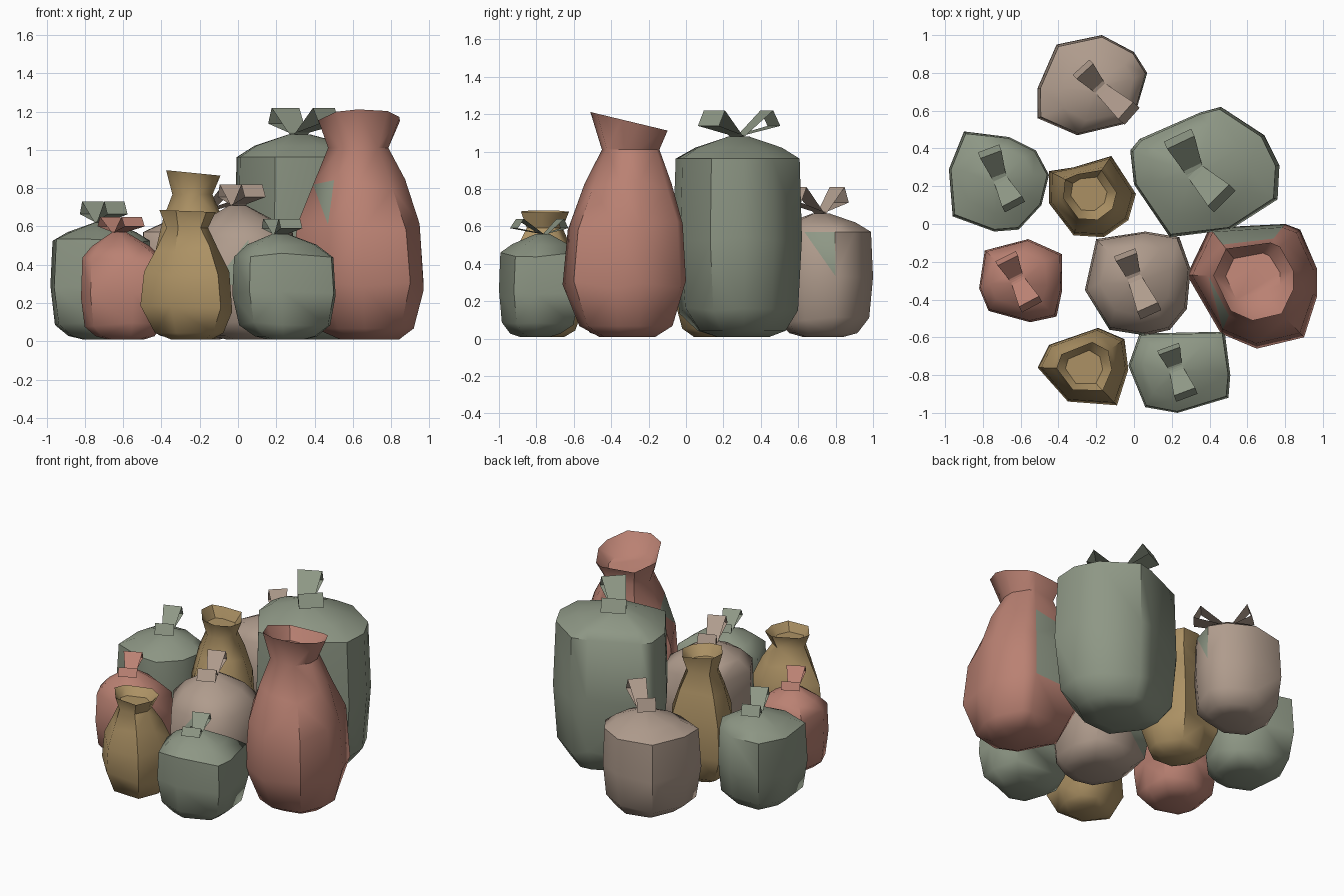
import bpy, bmesh, math, random
from mathutils import Vector

random.seed(4)
if "Cube" in bpy.data.objects:
    bpy.data.objects.remove(bpy.data.objects["Cube"], do_unlink=True)


def material(name, colour):
    mat = bpy.data.materials.new(name)
    mat.use_nodes = True
    mat.diffuse_color = (*colour, 1)
    mat.node_tree.nodes["Principled BSDF"].inputs["Base Color"].default_value = (*colour, 1)
    return mat


SAGE = material("sage green", (0.27, 0.31, 0.235))
CLAY = material("terracotta", (0.49, 0.22, 0.17))
MUSTARD = material("mustard", (0.42, 0.29, 0.13))
TAN = material("dusty tan", (0.43, 0.33, 0.265))


def finish(bm, name, mats, angle):
    mesh = bpy.data.meshes.new(name)
    bm.to_mesh(mesh)
    bm.free()
    for mat in mats:
        mesh.materials.append(mat)
    obj = bpy.data.objects.new(name, mesh)
    bpy.context.collection.objects.link(obj)
    bpy.ops.object.select_all(action='DESELECT')
    obj.select_set(True)
    bpy.context.view_layer.objects.active = obj
    bpy.ops.object.shade_smooth_by_angle(angle=math.radians(angle))


def loft(name, mat, outline, neck, profile, tilt=(0, 0), patches=()):
    """Stack scaled copies of the outline; centres drift towards the neck."""
    points = [Vector(p) for p in outline]
    base = sum(points, Vector((0, 0))) / len(points)
    radius = sum((p - base).length for p in points) / len(points)
    neck_xy, top = Vector(neck[:2]), neck[2]
    bm = bmesh.new()
    rings = []
    for height, scale in profile:
        drift = max(0, min(1, (1 - scale) * 1.8)) if height > 0.5 else 0
        centre = base.lerp(neck_xy, drift)
        ring = []
        for p in points:
            # Narrow rings become rounder than the widest outline
            arm = p - base
            arm = arm.lerp(arm.normalized() * radius, min(1, 1.2 * (1 - scale)))
            xy = centre + arm * scale
            z = 0.01 + height * (top - 0.01)
            if 0.1 < height < 0.85:
                z += random.uniform(-0.025, 0.025) * top
            if height > 0.91:
                z += (xy - centre).dot(Vector(tilt))
            ring.append(bm.verts.new((xy.x, xy.y, z)))
        rings.append(ring)
    for low, high in zip(rings, rings[1:]):
        for i in range(len(points)):
            j = (i + 1) % len(points)
            bm.faces.new((low[i], low[j], high[j], high[i]))
    bm.faces.new(rings[0])
    bm.faces.new(rings[-1])
    bmesh.ops.triangulate(bm, faces=bm.faces[:])
    bmesh.ops.recalc_face_normals(bm, faces=bm.faces[:])
    # Sewn-on patches take the face closest to each given spot
    for spot in patches:
        face = min(bm.faces, key=lambda f: (f.calc_center_median() - Vector(spot)).length)
        face.material_index = 1
    finish(bm, name, [mat, SAGE], 48)


def bow(name, mat, neck, ends, lift, half_width):
    """Two hollow triangular ribbon loops rising from the knot."""
    centre = Vector(neck) - Vector((0, 0, 0.01))
    bm = bmesh.new()
    for end in ends:
        out = Vector((end[0] - neck[0], end[1] - neck[1], 0))
        side = out.normalized().cross(Vector((0, 0, 1))) * half_width
        up = Vector((0, 0, lift + 0.01))
        path = [(centre, 0.6), (centre + out * 0.8 + up, 1),
                (centre + out + up * 0.45, 1), (centre + up * 0.1, 0.6)]
        pairs = [(bm.verts.new(p - side * w), bm.verts.new(p + side * w)) for p, w in path]
        for a, b in zip(pairs, pairs[1:]):
            bm.faces.new((a[0], a[1], b[1], b[0]))
    finish(bm, name, [mat], 20)


def tied_bag(name, mat, outline, neck, shoulder, ends, lift,
             half_width=0.06, foot=0.68, patches=()):
    profile = [(0, foot * 0.6), (0.03, foot), (0.14, foot * 0.5 + 0.58), (shoulder * 0.55, 1),
               (shoulder, 0.96), ((shoulder + 1) / 2, 0.67), (1, 0.16)]
    loft(name, mat, outline, neck, profile, patches=patches)
    bow(name + "_bow", mat, neck, ends, lift, half_width)


def open_bag(name, mat, outline, rim, tilt, patches=()):
    # The last ring folds back down inside the mouth
    profile = [(0, 0.45), (0.05, 0.75), (0.24, 1), (0.52, 0.93), (0.71, 0.7),
               (0.87, 0.46), (1, 0.62), (0.92, 0.42)]
    loft(name, mat, outline, rim, profile, tilt, patches)


# Tied bags
tied_bag("back_tan_bag", TAN,
         [(-.41, .95), (-.51, .72), (-.51, .56), (-.3, .47), (-.05, .53),
          (.02, .63), (.07, .8), (0, .91), (-.17, 1)],
         (-.18, .72, .67), .85, [(-.28, .83), (-.01, .57)], .14,
         patches=[(.05, .72, .48)])
tied_bag("right_sage_bag", SAGE,
         [(-.9, .49), (-.98, .29), (-.96, .04), (-.74, -.04), (-.61, -.03),
          (-.49, .1), (-.45, .26), (-.52, .39), (-.66, .46)],
         (-.71, .24, .62), .84, [(-.77, .4), (-.63, .09)], .11)
tied_bag("large_sage_bag", SAGE,
         [(.03, .45), (-.02, .39), (0, .21), (.19, -.07), (.51, -.03),
          (.76, .13), (.77, .31), (.69, .47), (.46, .62), (.35, .59)],
         (.32, .28, 1.08), .89, [(.23, .47), (.48, .12)], .14, .08)
tied_bag("small_terracotta_bag", CLAY,
         [(-.79, -.14), (-.82, -.34), (-.77, -.46), (-.55, -.52),
          (-.41, -.49), (-.38, -.35), (-.38, -.16), (-.56, -.08)],
         (-.62, -.29, .57), .74, [(-.68, -.17), (-.54, -.44)], .08)
tied_bag("middle_tan_bag", TAN,
         [(-.2, -.08), (-.26, -.35), (-.13, -.56), (.06, -.59), (.19, -.56),
          (.28, -.45), (.3, -.24), (.24, -.07), (.06, -.04)],
         (0, -.28, .71), .77, [(-.05, -.15), (.09, -.48)], .11,
         patches=[(-.18, -.45, .4), (-.08, -.57, .38), (-.07, -.06, .3)])
tied_bag("front_sage_bag", SAGE,
         [(.03, -.58), (-.03, -.75), (.06, -.97), (.23, -1), (.5, -.92),
          (.51, -.8), (.48, -.57)],
         (.22, -.76, .56), .8, [(.18, -.65), (.28, -.92)], .08, foot=.6)

# Open-necked bags
open_bag("middle_mustard_bag", MUSTARD,
         [(-.45, .28), (-.45, .11), (-.32, -.06), (-.16, -.07), (-.03, .02),
          (.01, .16), (-.12, .36), (-.32, .3)],
         (-.24, .16, .88), (-.1, 0))
open_bag("front_mustard_bag", MUSTARD,
         [(-.45, -.64), (-.51, -.76), (-.35, -.94), (-.09, -.96),
          (-.03, -.77), (-.05, -.61), (-.19, -.55)],
         (-.26, -.76, .68), (-.04, 0))
open_bag("large_terracotta_bag", CLAY,
         [(.4, -.02), (.28, -.27), (.46, -.58), (.65, -.66), (.9, -.6),
          (.97, -.38), (.97, -.24), (.88, -.03), (.8, 0)],
         (.64, -.29, 1.16), (0, -.24),
         patches=[(.45, -.42, .76), (.53, -.02, .4), (.67, -.02, .5),
                  (.53, -.05, .68), (.65, -.07, .76)])
